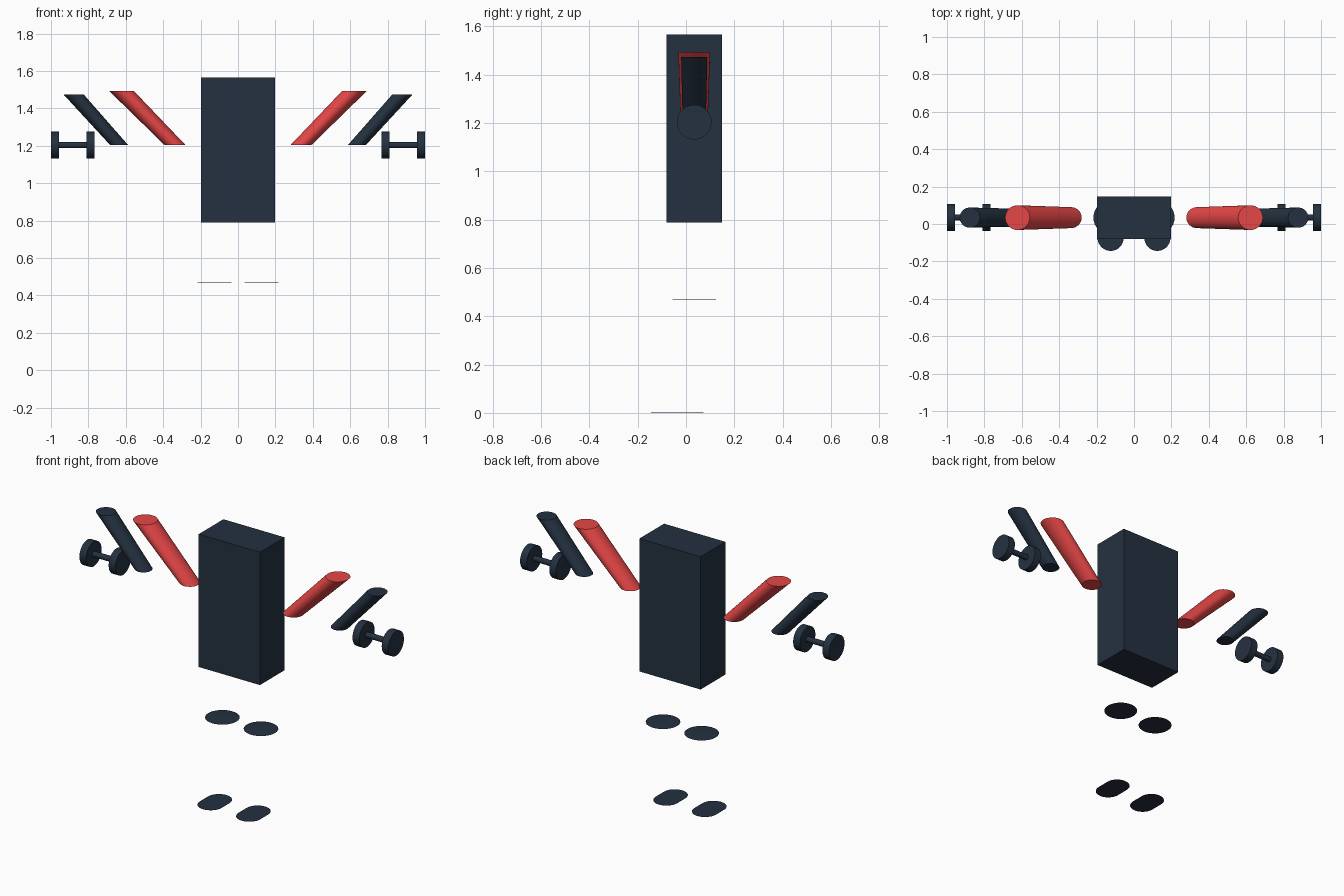
import bpy, bmesh, math
from mathutils import Matrix, Vector

if "Cube" in bpy.data.objects:
    bpy.data.objects.remove(bpy.data.objects["Cube"], do_unlink=True)

MID_Y = 0.034   # common depth of the body and arms
HAND_Z = 1.203  # height of the lower arm ends and the dumbbells


def to_linear(c):
    c /= 255
    return c / 12.92 if c < 0.04 else ((c + 0.055) / 1.055) ** 2.4


def make_material(name, rgb):
    colour = [to_linear(c) for c in rgb] + [1]
    mat = bpy.data.materials.new(name)
    mat.diffuse_color = colour
    mat.use_nodes = True
    mat.node_tree.nodes["Principled BSDF"].inputs["Base Color"].default_value = colour
    return mat


navy = make_material("dark navy", (36, 49, 64))
red = make_material("warm red", (229, 70, 70))


def finish(name, bm, mat, smooth=True):
    bmesh.ops.recalc_face_normals(bm, faces=bm.faces)
    mesh = bpy.data.meshes.new(name)
    bm.to_mesh(mesh)
    bm.free()
    mesh.materials.append(mat)
    obj = bpy.data.objects.new(name, mesh)
    bpy.context.collection.objects.link(obj)
    if smooth:
        bpy.ops.object.select_all(action="DESELECT")
        obj.select_set(True)
        bpy.context.view_layer.objects.active = obj
        bpy.ops.object.shade_smooth_by_angle(angle=math.radians(40))
    return obj


def slanted_tube(name, low, high, r_low, r_high, mat):
    """Tapered tube between two points, both ends cut level."""
    low, high = Vector(low), Vector(high)
    height = high.z - low.z
    bm = bmesh.new()
    bmesh.ops.create_cone(bm, cap_ends=True, segments=32, radius1=r_low,
                          radius2=r_high, depth=height)
    for v in bm.verts:
        t = v.co.z / height + 0.5
        v.co.x += low.x + (high.x - low.x) * t
        v.co.y += low.y + (high.y - low.y) * t
        v.co.z += (low.z + high.z) / 2
    return finish(name, bm, mat)


def dumbbell(name, side):
    """Thin bar with a round weight at each end, along x."""
    bm = bmesh.new()
    turn = Matrix.Rotation(math.pi / 2, 4, "Y")
    for x, radius, length in ((0.789, 0.072, 0.043), (0.978, 0.072, 0.043),
                              (0.883, 0.016, 0.2)):
        place = Matrix.Translation((side * x, MID_Y, HAND_Z))
        bmesh.ops.create_cone(bm, cap_ends=True, segments=32, radius1=radius,
                              radius2=radius, depth=length, matrix=place @ turn)
    return finish(name, bm, navy)


def foot_plate(name, x):
    """Very thin sole with rounded toe and heel."""
    bm = bmesh.new()
    outline = []
    for start, y in ((0, 0.002), (math.pi, -0.074)):
        for i in range(17):
            a = start + math.pi * i / 16
            outline.append(bm.verts.new((x + 0.07 * math.cos(a),
                                         y + 0.07 * math.sin(a), 0)))
    face = bm.faces.new(outline)
    top = bmesh.ops.extrude_face_region(bm, geom=[face])["geom"]
    bmesh.ops.translate(bm, vec=(0, 0, 0.001),
                        verts=[g for g in top if isinstance(g, bmesh.types.BMVert)])
    return finish(name, bm, navy, smooth=False)


# Torso block
bm = bmesh.new()
bmesh.ops.create_cube(bm, size=1)
bmesh.ops.scale(bm, vec=(0.396, 0.228, 0.777), verts=bm.verts)
bmesh.ops.translate(bm, vec=(0, MID_Y, 1.177), verts=bm.verts)
finish("torso", bm, navy, smooth=False)

# Paired limbs: arms, dumbbells, leg discs and feet
for label, s in (("left", 1), ("right", -1)):
    slanted_tube(label + "_upper_arm", (s * 0.336, MID_Y, HAND_Z),
                 (s * 0.623, MID_Y, 1.493), 0.056, 0.066, red)
    slanted_tube(label + "_forearm", (s * 0.635, MID_Y, HAND_Z),
                 (s * 0.878, MID_Y, 1.473), 0.048, 0.054, navy)
    dumbbell(label + "_dumbbell", s)
    slanted_tube(label + "_leg_disc", (s * 0.125, MID_Y, 0.47),
                 (s * 0.125, MID_Y, 0.472), 0.092, 0.078, navy)
    foot_plate(label + "_foot", s * 0.125)
